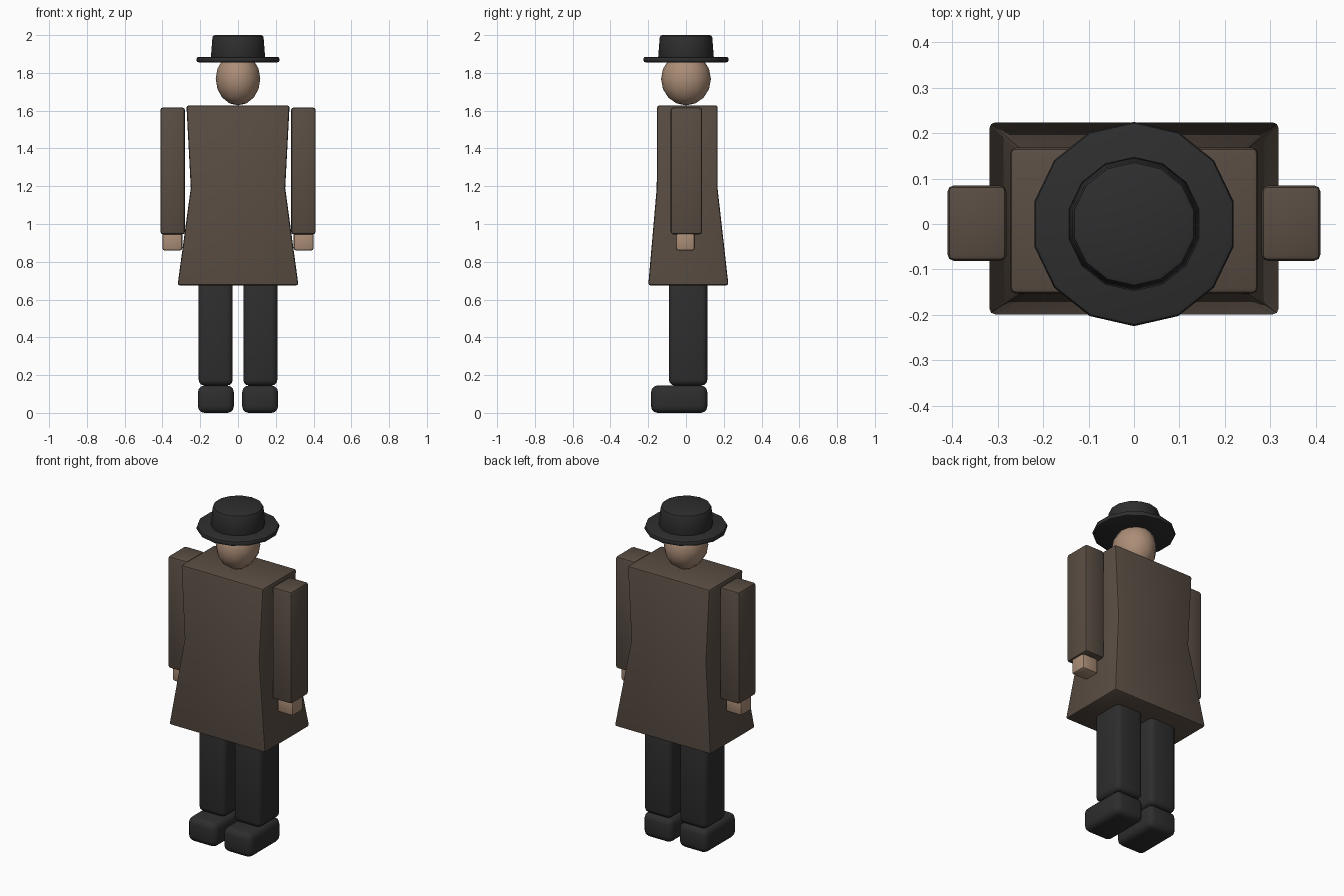
import bpy, bmesh, math
from mathutils import Matrix, Vector

if "Cube" in bpy.data.objects:
    bpy.data.objects.remove(bpy.data.objects["Cube"])


def material(name, rgb):
    m = bpy.data.materials.new(name)
    m.diffuse_color = (*rgb, 1)
    m.use_nodes = True
    m.node_tree.nodes["Principled BSDF"].inputs["Base Color"].default_value = m.diffuse_color
    return m


BROWN = material("brown cloth", (0.100, 0.074, 0.056))
BLACK = material("charcoal", (0.027, 0.027, 0.027))
SKIN = material("skin", (0.41, 0.27, 0.185))


def finish(name, bm, mat, bevel=0, segments=2):
    bmesh.ops.recalc_face_normals(bm, faces=bm.faces)
    me = bpy.data.meshes.new(name)
    bm.to_mesh(me)
    bm.free()
    me.materials.append(mat)
    ob = bpy.data.objects.new(name, me)
    bpy.context.collection.objects.link(ob)
    if bevel:
        mod = ob.modifiers.new("bevel", 'BEVEL')
        mod.width, mod.segments = bevel, segments
        mod.limit_method = 'ANGLE'
        mod.angle_limit = math.radians(40)
    bpy.ops.object.select_all(action='DESELECT')
    bpy.context.view_layer.objects.active = ob
    ob.select_set(True)
    if bevel:
        bpy.ops.object.modifier_apply(modifier="bevel")
    bpy.ops.object.shade_smooth_by_angle(angle=math.radians(35))
    return ob


def loft(name, rings, mat, bevel, segments=2):
    """Closed skin through a stack of equal-length rings of points."""
    bm = bmesh.new()
    rows = [[bm.verts.new(p) for p in ring] for ring in rings]
    n = len(rows[0])
    for a, b in zip(rows, rows[1:]):
        for i in range(n):
            j = (i + 1) % n
            bm.faces.new((a[i], a[j], b[j], b[i]))
    bm.faces.new(rows[0])
    bm.faces.new(rows[-1])
    return finish(name, bm, mat, bevel, segments)


def rect(x0, x1, y0, y1, z):
    return [(x0, y0, z), (x1, y0, z), (x1, y1, z), (x0, y1, z)]


def circle(r, z, n=14):
    return [(r * math.sin(2 * math.pi * i / n), r * math.cos(2 * math.pi * i / n), z)
            for i in range(n)]


def box(name, x, y, z, mat, bevel, segments=2):
    return loft(name, [rect(*x, *y, h) for h in z], mat, bevel, segments)


# Flared coat, narrowest at the waist
loft("coat", [rect(-0.32, 0.32, -0.2, 0.225, 0.675),
              rect(-0.25, 0.25, -0.155, 0.167, 1.19),
              rect(-0.273, 0.273, -0.153, 0.168, 1.628)], BROWN, 0.012)

# Limbs, mirrored left and right
for side, s in (("left", 1), ("right", -1)):
    def span(a, b):
        return tuple(sorted((s * a, s * b)))
    box(side + "_sleeve", span(0.281, 0.411), (-0.081, 0.085), (0.945, 1.617), BROWN, 0.014)
    box(side + "_hand", span(0.295, 0.4), (-0.053, 0.047), (0.86, 0.97), SKIN, 0.012)
    box(side + "_leg", span(0.028, 0.208), (-0.09, 0.113), (0.145, 0.72), BLACK, 0.03, 3)
    box(side + "_shoe", span(0.022, 0.212), (-0.185, 0.113), (0, 0.145), BLACK, 0.035, 3)

# Head
bm = bmesh.new()
bmesh.ops.create_uvsphere(bm, u_segments=12, v_segments=8, radius=1)
bmesh.ops.transform(bm, verts=bm.verts, matrix=Matrix.Translation((0, 0, 1.768))
                    @ Matrix.Diagonal((0.118, 0.132, 0.14, 1)))
finish("head", bm, SKIN)

# Hat
loft("hat_brim", [circle(0.225, 1.856), circle(0.225, 1.885)], BLACK, 0.01)
loft("hat_crown", [circle(0.148, 1.875), circle(0.138, 2.0)], BLACK, 0.012)
